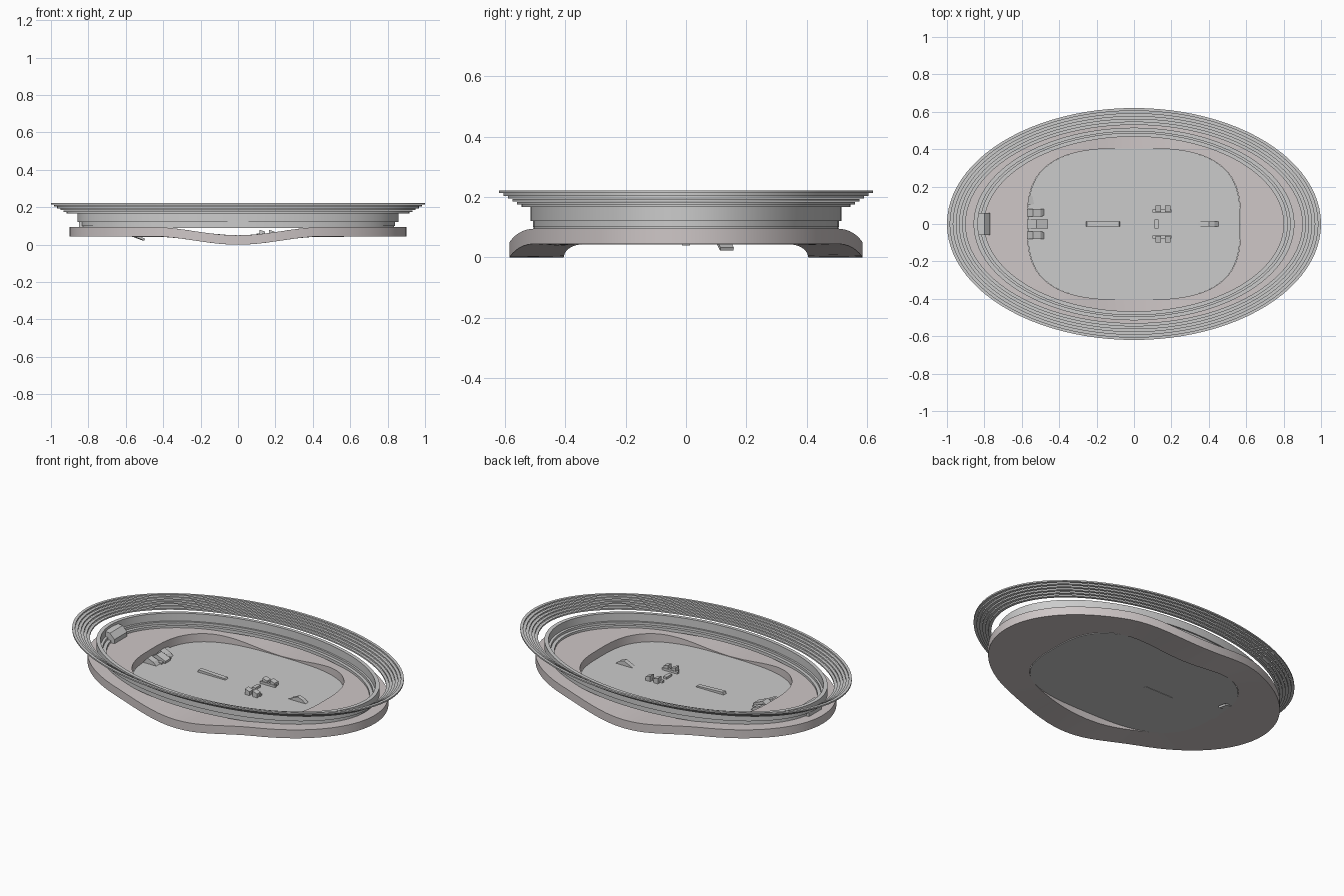
import bpy, bmesh
from math import cos, sin, pi, copysign

if "Cube" in bpy.data.objects:
    bpy.data.objects.remove(bpy.data.objects["Cube"])

SEG = 96


def oval(a, b, n, seg=SEG):
    """Points of a superellipse (n=2 is a plain ellipse)."""
    f = lambda v: copysign(abs(v) ** (2 / n), v)
    return [(a * f(cos(2 * pi * i / seg)), b * f(sin(2 * pi * i / seg))) for i in range(seg)]


def finish(name, bm, color=None, smooth=False):
    bmesh.ops.recalc_face_normals(bm, faces=bm.faces)
    me = bpy.data.meshes.new(name)
    bm.to_mesh(me)
    bm.free()
    ob = bpy.data.objects.new(name, me)
    bpy.context.collection.objects.link(ob)
    if color:
        mat = bpy.data.materials.get("base_tint") or bpy.data.materials.new("base_tint")
        mat.diffuse_color = color
        mat.use_nodes = True
        mat.node_tree.nodes["Principled BSDF"].inputs["Base Color"].default_value = mat.diffuse_color
        me.materials.append(mat)
    if smooth:
        bpy.context.view_layer.objects.active = ob
        ob.select_set(True)
        bpy.ops.object.shade_smooth_by_angle(angle=0.5)
        ob.select_set(False)
    return ob


def loft(name, loops, sag=None, closed=True, **kw):
    """Bridge oval loops (a, b, n, z); sag lowers each point depending on x."""
    bm = bmesh.new()
    rings = [[bm.verts.new((x, y, z - (sag(x) if sag else 0))) for x, y in oval(a, b, n)]
             for a, b, n, z in loops]
    pairs = list(zip(rings, rings[1:])) + ([(rings[-1], rings[0])] if closed else [])
    for r, s in pairs:
        for i in range(SEG):
            j = (i + 1) % SEG
            bm.faces.new((r[i], r[j], s[j], s[i]))
    if not closed:
        bm.faces.new(rings[0])
        bm.faces.new(rings[-1])
    return finish(name, bm, **kw)


def wedge(name, profile, y0, y1, turn=0):
    """Extrude an x-z profile between y0 and y1, turned about its own centre."""
    bm = bmesh.new()
    cx = sum(p[0] for p in profile) / len(profile)
    cy = (y0 + y1) / 2

    def put(x, y, z):
        dx, dy = x - cx, y - cy
        return bm.verts.new((cx + dx * cos(turn) - dy * sin(turn),
                             cy + dx * sin(turn) + dy * cos(turn), z))
    f = [put(x, y0, z) for x, z in profile]
    b = [put(x, y1, z) for x, z in profile]
    bm.faces.new(f)
    bm.faces.new(b[::-1])
    for i in range(len(f)):
        j = (i + 1) % len(f)
        bm.faces.new((f[i], f[j], b[j], b[i]))
    return finish(name, bm)


def block(name, x0, x1, y0, y1, z0, z1, turn=0):
    return wedge(name, [(x0, z0), (x1, z0), (x1, z1), (x0, z1)], y0, y1, turn)


# Base ring, dipping to the ground at the middle of both long sides
dip = lambda x: 0.045 * (0.5 + 0.5 * cos(pi * x / 0.47)) if abs(x) < 0.47 else 0
loft("base_ring", [(0.57, 0.405, 3, 0.045), (0.9, 0.585, 2, 0.045),
                   (0.9, 0.585, 2, 0.095), (0.57, 0.405, 3, 0.095)],
     sag=dip, smooth=True, color=(0.62, 0.57, 0.57, 1))

# Thin floor inside the ring
loft("floor_plate", [(0.568, 0.405, 3, 0.042), (0.568, 0.405, 3, 0.047)], closed=False)


def band(name, a0, b0, a1, b1, z0, z1):
    loft(name, [(a0, b0, 2, z0), (a1, b1, 2, z0), (a1, b1, 2, z1), (a0, b0, 2, z1)], smooth=True)


# Stepped side wall
band("wall_foot", 0.80, 0.467, 0.835, 0.505, 0.09, 0.108)
band("wall_lower", 0.82, 0.485, 0.84, 0.507, 0.10, 0.122)
band("wall_upper", 0.835, 0.495, 0.858, 0.515, 0.12, 0.168)

# Floating flared rim made of narrow steps
N = 6
for i in range(N):
    t, u = i / N, (i + 1) / N
    z = 0.166 + 0.0095 * i
    band(f"rim_step_{i + 1}", 0.9 + 0.1 * t, 0.53 + 0.09 * t,
         0.9 + 0.1 * u, 0.53 + 0.09 * u, z, z + 0.0085)

# Block on the left inner wall
wedge("end_block", [(-0.85, 0.095), (-0.77, 0.095), (-0.77, 0.12), (-0.80, 0.15), (-0.85, 0.155)],
      -0.06, 0.06)

# Bracket cluster at the left of the floor
for s in (-1, 1):
    y = sorted((s * 0.04, s * 0.08))
    wedge("bracket_side", [(-0.57, 0.045), (-0.48, 0.045), (-0.50, 0.065), (-0.54, 0.08)], *y)
wedge("bracket_middle", [(-0.58, 0.045), (-0.46, 0.045), (-0.46, 0.06), (-0.52, 0.085)], -0.025, 0.025)
block("bracket_tie", -0.56, -0.47, -0.045, 0.045, 0.045, 0.055)
wedge("loose_tab", [(-0.59, 0.055), (-0.505, 0.022), (-0.50, 0.032), (-0.585, 0.065)],
      0.105, 0.15, 0.2)

# Small clips along the centre line
wedge("long_bar", [(-0.26, 0.04), (-0.07, 0.04), (-0.08, 0.055), (-0.25, 0.062)], -0.013, 0.013)
block("centre_peg", 0.11, 0.132, -0.025, 0.025, 0.045, 0.06)
for s in (-1, 1):
    block("side_clip_arm", 0.10, 0.20, *sorted((s * 0.062, s * 0.078)), 0.045, 0.06)
    for x in (0.115, 0.165):
        wedge("side_clip_hook", [(x, 0.045), (x + 0.03, 0.045), (x + 0.03, 0.07), (x, 0.08)],
              *sorted((s * 0.065, s * 0.1)))
wedge("right_bar", [(0.335, 0.045), (0.455, 0.045), (0.43, 0.065), (0.40, 0.075)], -0.013, 0.013)
